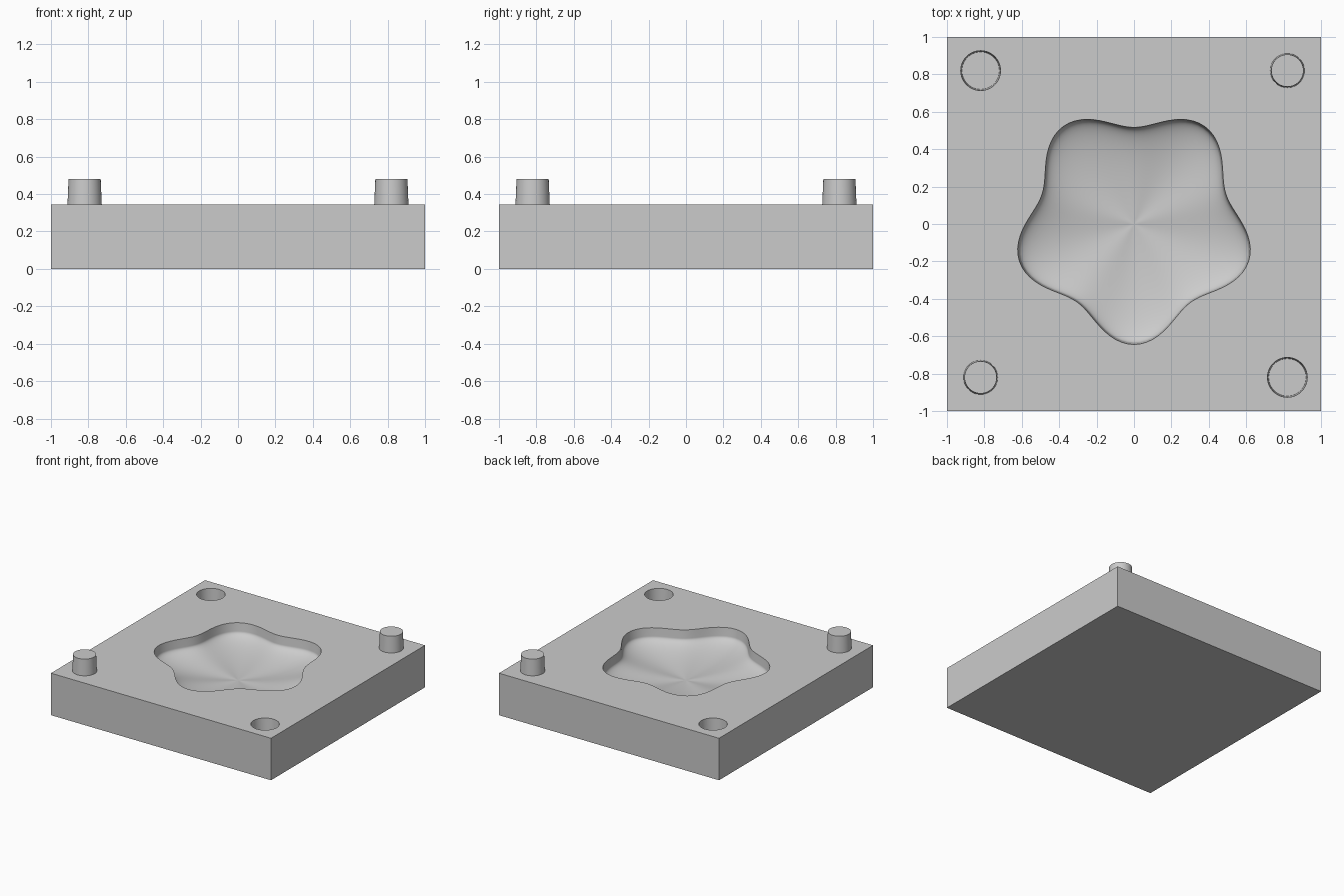
import bpy
import bmesh
from math import sin, cos, pi

TOP = 0.345
cube = bpy.data.objects.get("Cube")
if cube:
    bpy.data.objects.remove(cube, do_unlink=True)

grey = bpy.data.materials.new("plain grey")
grey.use_nodes = True
colour = (0.6, 0.6, 0.6, 1)
grey.diffuse_color = colour
grey.node_tree.nodes["Principled BSDF"].inputs["Base Color"].default_value = colour


def make_object(name, bm):
    bmesh.ops.recalc_face_normals(bm, faces=bm.faces)
    mesh = bpy.data.meshes.new(name)
    bm.to_mesh(mesh)
    bm.free()
    mesh.materials.append(grey)
    obj = bpy.data.objects.new(name, mesh)
    bpy.context.collection.objects.link(obj)
    return obj


def tapered_pin(name, x, y, z0, z1, r0, r1):
    bm = bmesh.new()
    bmesh.ops.create_cone(bm, cap_ends=True, segments=48, radius1=r0, radius2=r1, depth=z1 - z0)
    bmesh.ops.translate(bm, verts=bm.verts, vec=(x, y, (z0 + z1) / 2))
    return make_object(name, bm)


def lobed_bowl(name, radius, wall, depth, lobe, segments=120, rings=28):
    """Steep lobed wall over a squashed half ball whose lobes fade out at its pole."""
    bm = bmesh.new()
    loops = []
    floor_rim = TOP - wall
    for i in range(rings):
        phi = pi / 2 * (1 - i / rings)
        loop = []
        for j in range(segments):
            a = 2 * pi * j / segments
            swell = 1 + lobe * sin(phi) * cos(5 * (a + pi / 2))
            r = radius * swell * sin(phi)
            loop.append(bm.verts.new((r * cos(a), r * sin(a), floor_rim - depth * swell * cos(phi))))
        loops.append(loop)
    # the wall flares slightly and passes through the top face
    flare = 1.015
    loops.insert(0, [bm.verts.new((v.co.x * flare, v.co.y * flare, TOP + 0.01)) for v in loops[0]])
    pole = bm.verts.new((0, 0, floor_rim - depth))
    bm.faces.new(loops[0])
    for upper, lower in zip(loops, loops[1:]):
        for j in range(segments):
            k = (j + 1) % segments
            bm.faces.new((upper[j], upper[k], lower[k], lower[j]))
    for j in range(segments):
        bm.faces.new((loops[-1][j], loops[-1][(j + 1) % segments], pole))
    return make_object(name, bm)


# Square slab
bm = bmesh.new()
bmesh.ops.create_cube(bm, size=1)
bmesh.ops.scale(bm, verts=bm.verts, vec=(2, 2, TOP))
bmesh.ops.translate(bm, verts=bm.verts, vec=(0, 0, TOP / 2))
slab = make_object("mould_slab", bm)

# Cavity and two locating sockets cut from the slab
cutters = [lobed_bowl("cavity_cutter", 0.573, 0.065, 0.107, 0.11)]
for side, s in (("left", 1), ("right", -1)):
    cutters.append(tapered_pin(side + "_socket_cutter", s * 0.82, -s * 0.82,
                               TOP - 0.145, TOP + 0.01, 0.1, 0.107))
for cutter in cutters:
    mod = slab.modifiers.new(cutter.name, "BOOLEAN")
    mod.object = cutter
    mod.solver = "EXACT"
    bpy.context.view_layer.objects.active = slab
    bpy.ops.object.modifier_apply(modifier=mod.name)
    bpy.data.objects.remove(cutter, do_unlink=True)

# Two locating pegs on the other diagonal
pegs = [tapered_pin(side + "_peg", s * 0.82, s * 0.82, TOP - 0.01, 0.48, 0.092, 0.086)
        for side, s in (("left", 1), ("right", -1))]

# Smooth the curved walls, keep the rims sharp
bpy.ops.object.select_all(action="DESELECT")
for obj in [slab] + pegs:
    obj.select_set(True)
bpy.context.view_layer.objects.active = slab
bpy.ops.object.shade_smooth_by_angle(angle=pi / 6)
